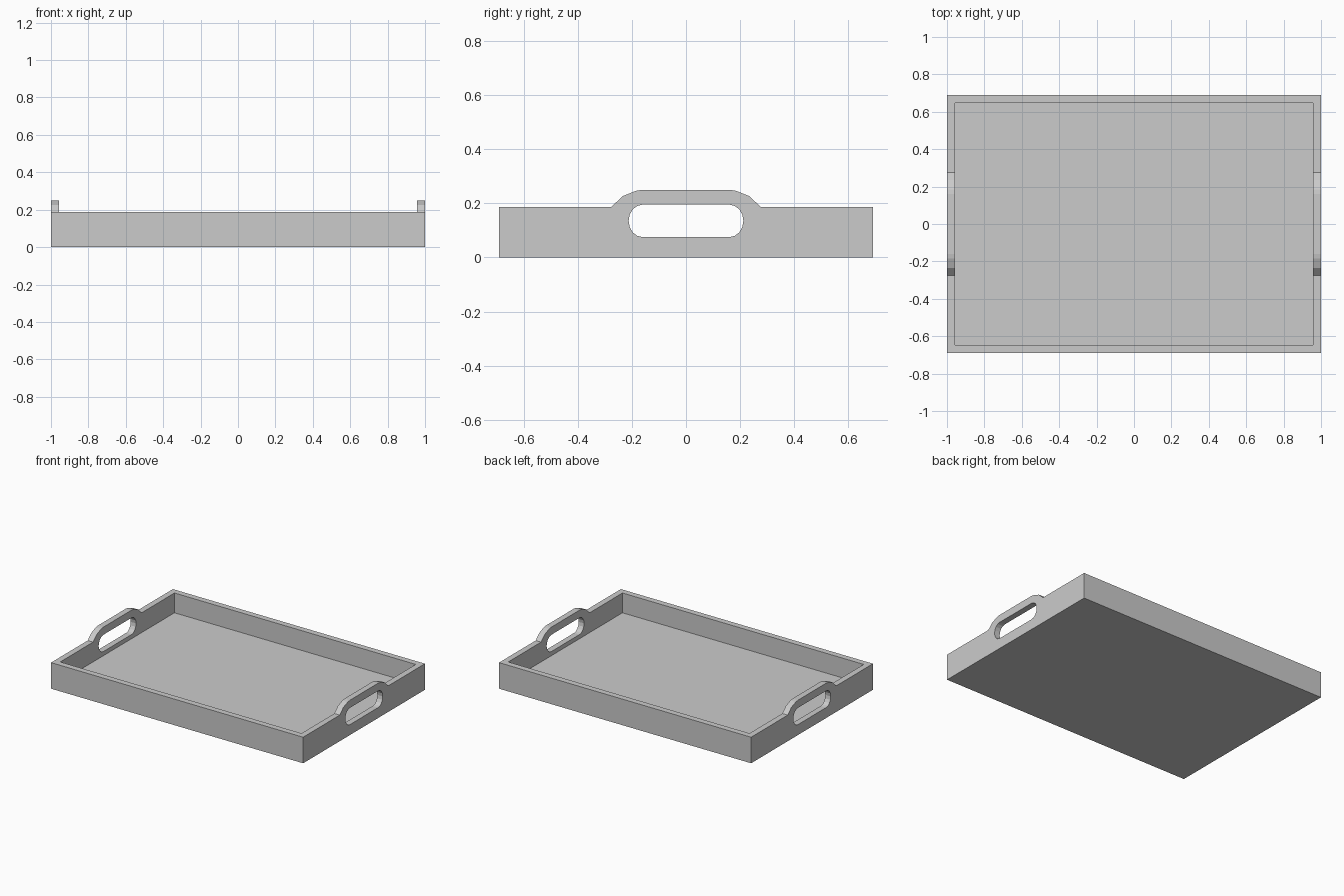
import bpy, bmesh, math

if "Cube" in bpy.data.objects:
    bpy.data.objects.remove(bpy.data.objects["Cube"])

HALF_X, HALF_Y = 1.0, 0.69
WALL, FLOOR, RIM = 0.043, 0.045, 0.187


def prism(name, profile, half_x):
    """Extrude a (y, z) outline along x, centred on x = 0."""
    bm = bmesh.new()
    face = bm.faces.new([bm.verts.new((-half_x, y, z)) for y, z in profile])
    ext = bmesh.ops.extrude_face_region(bm, geom=[face])
    moved = [g for g in ext["geom"] if isinstance(g, bmesh.types.BMVert)]
    bmesh.ops.translate(bm, verts=moved, vec=(2 * half_x, 0, 0))
    bmesh.ops.recalc_face_normals(bm, faces=bm.faces[:])
    mesh = bpy.data.meshes.new(name)
    bm.to_mesh(mesh)
    bm.free()
    obj = bpy.data.objects.new(name, mesh)
    bpy.context.collection.objects.link(obj)
    return obj


def cut(target, cutter):
    mod = target.modifiers.new(cutter.name, "BOOLEAN")
    mod.operation = "DIFFERENCE"
    mod.solver = "EXACT"
    mod.object = cutter
    bpy.context.view_layer.objects.active = target
    bpy.ops.object.modifier_apply(modifier=mod.name)
    bpy.data.objects.remove(cutter)


# Tray blank: side silhouette with the raised handle hump
hump = [(HALF_Y, 0), (HALF_Y, RIM), (0.275, RIM), (0.235, 0.226), (0.185, 0.246), (0.16, 0.25)]
tray = prism("serving_tray", hump + [(-y, z) for y, z in reversed(hump)], HALF_X)

# Hollow inside, leaving the floor, walls and two end handles
iy = HALF_Y - WALL
cut(tray, prism("cavity_cutter", [(iy, FLOOR), (iy, 0.5), (-iy, 0.5), (-iy, FLOOR)], HALF_X - WALL))

# Rounded grip slot through both ends
end = [(0.16 + 0.052 * math.cos(a), 0.135 + 0.06 * math.sin(a))
       for a in (math.radians(-90 + 180 * i / 8) for i in range(9))]
cut(tray, prism("grip_cutter", end + [(-y, z) for y, z in reversed(end)], HALF_X + 0.2))
